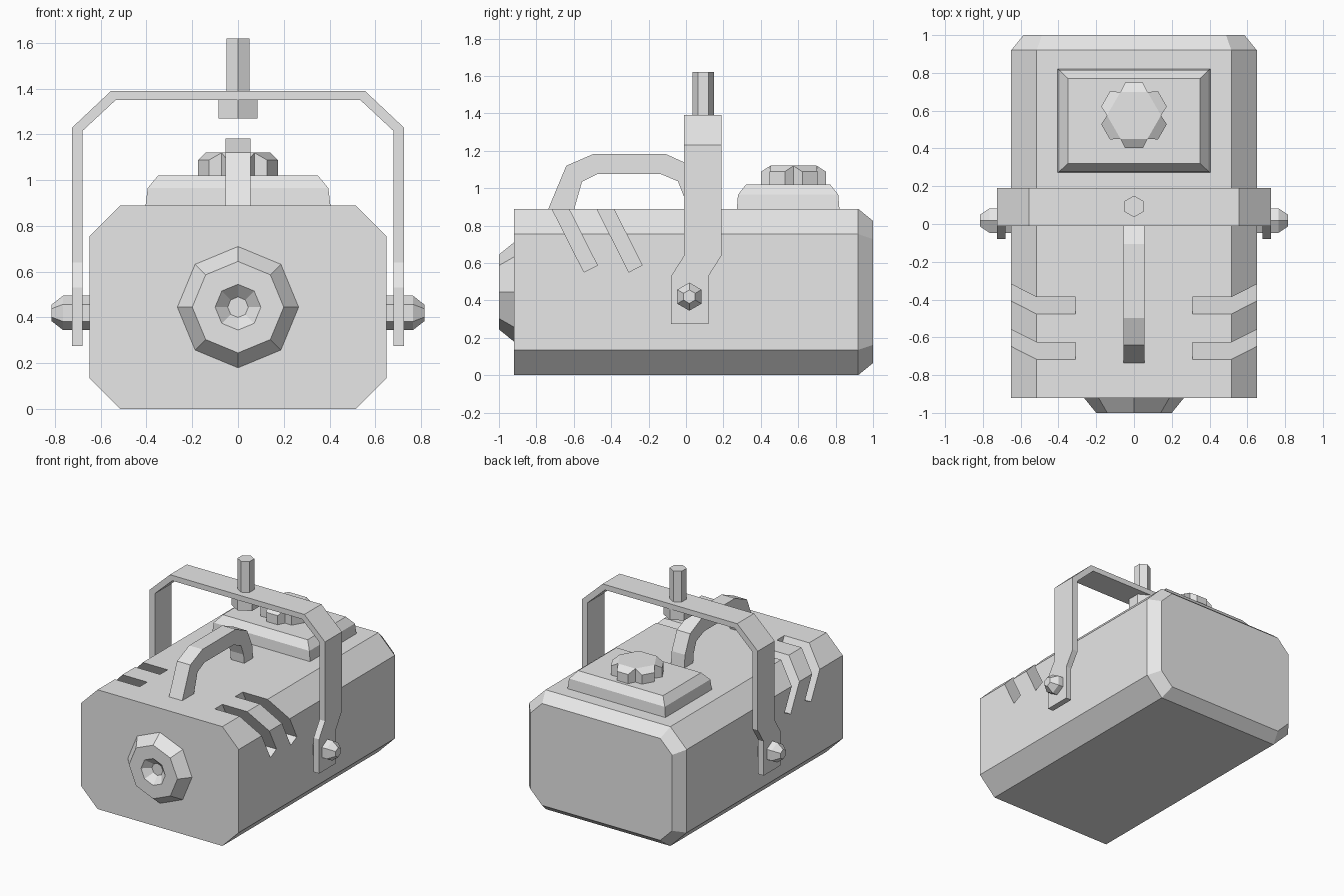
import bpy, bmesh
from math import sin, cos, radians, atan2, pi
from mathutils import Matrix, Vector

if "Cube" in bpy.data.objects:
    bpy.data.objects.remove(bpy.data.objects["Cube"], do_unlink=True)

GREY = (0.8, 0.8, 0.8, 1.0)
metal = bpy.data.materials.new("plain grey metal")
metal.use_nodes = True
metal.diffuse_color = GREY
metal.node_tree.nodes["Principled BSDF"].inputs["Base Color"].default_value = GREY


def finish(name, bm):
    bmesh.ops.recalc_face_normals(bm, faces=bm.faces)
    mesh = bpy.data.meshes.new(name)
    bm.to_mesh(mesh)
    bm.free()
    mesh.materials.append(metal)
    obj = bpy.data.objects.new(name, mesh)
    bpy.context.collection.objects.link(obj)
    return obj


def loft(name, rings, caps=True):
    """Skin a list of equal-length rings of points and close both ends."""
    bm = bmesh.new()
    loops = [[bm.verts.new(p) for p in ring] for ring in rings]
    n = len(loops[0])
    for a, b in zip(loops, loops[1:]):
        for i in range(n):
            j = (i + 1) % n
            bm.faces.new((a[i], a[j], b[j], b[i]))
    if caps:
        bm.faces.new(loops[0])
        bm.faces.new(loops[-1])
    return finish(name, bm)


def polygon(sides, radius, start=90):
    angles = [radians(start) + 2 * pi * i / sides for i in range(sides)]
    return [(radius * cos(a), radius * sin(a)) for a in angles]


# Body: chamfered box with a bevelled rear edge
def body_ring(y, inset):
    w, h, c = 0.65 - inset, 0.445 - inset, 0.135 - inset * 0.58
    corners = [(w - c, h), (w, h - c), (w, c - h), (w - c, -h),
               (c - w, -h), (-w, c - h), (-w, h - c), (c - w, h)]
    return [(x, y, 0.445 + z) for x, z in corners]


body = loft("body", [body_ring(-0.92, 0), body_ring(0.92, 0), body_ring(1, 0.065)])

# Slanted vent slots cut through the upper edges
tilt = Vector((0, 0.45, -0.89)).normalized()
across = Vector((0, 0.89, 0.45)).normalized()
slot_bm = bmesh.new()
for side in (-1, 1):
    for y_end in (-0.51, -0.27):
        floor = Vector((side * 0.61, y_end, 0.57))
        rot = Matrix((Vector((1, 0, 0)), across, -tilt)).transposed().to_4x4()
        place = Matrix.Translation(floor - tilt * 0.3) @ rot
        bmesh.ops.create_cube(slot_bm, size=1,
                              matrix=place @ Matrix.Diagonal((0.6, 0.08, 0.6, 1)))
cutter = finish("vent_slot_cutter", slot_bm)
cutter.hide_render = True
cutter.hide_viewport = True
cutter.display_type = 'WIRE'
cut = body.modifiers.new("vent slots", 'BOOLEAN')
cut.operation = 'DIFFERENCE'
cut.solver = 'EXACT'
cut.object = cutter

# Front nozzle with a funnel recess
nozzle = [(-0.92, 0.265), (-1, 0.2), (-1, 0.1), (-0.95, 0.045)]
loft("front_nozzle", [[(x, y, 0.445 + z) for x, z in polygon(8, r)] for y, r in nozzle])

# Side clamp knobs
for side, label in ((1, "left"), (-1, "right")):
    steps = [(0.64, 0.075), (0.765, 0.075), (0.815, 0.036)]
    loft(label + "_clamp_knob",
         [[(side * x, 0.018 + y, 0.42 + z) for y, z in polygon(6, r)] for x, r in steps])

# Hanging yoke: outer x, z, inner x, z and depth centre along one leg
leg = [(0.725, 0.275, 0.68, 0.275, 0.02), (0.725, 0.53, 0.68, 0.53, 0.02),
       (0.725, 0.64, 0.68, 0.64, 0.09), (0.725, 1.23, 0.68, 1.215, 0.09),
       (0.555, 1.39, 0.535, 1.35, 0.09)]


def yoke_ring(side, section):
    xo, zo, xi, zi, y = section
    return [(side * xo, y - 0.1, zo), (side * xo, y + 0.1, zo),
            (side * xi, y + 0.1, zi), (side * xi, y - 0.1, zi)]


loft("yoke", [yoke_ring(1, s) for s in leg] + [yoke_ring(-1, s) for s in reversed(leg)])


# Hexagonal spigot and its nut
def hex_post(name, radius, bottom, top):
    loft(name, [[(x, 0.093 + y, z) for x, y in polygon(6, radius)] for z in (bottom, top)])


hex_post("spigot", 0.057, 1.36, 1.62)
hex_post("spigot_nut", 0.098, 1.27, 1.355)

# Carry handle: outer and inner points along the arch
arch = [((-0.74, 0.88), (-0.6, 0.88)), ((-0.64, 1.12), (-0.556, 1.034)),
        ((-0.497, 1.182), (-0.476, 1.075)), ((-0.107, 1.182), (-0.134, 1.075)),
        ((0.03, 1.12), (-0.043, 1.037)), ((0.09, 0.985), (-0.012, 0.957)),
        ((0.1, 0.88), (-0.005, 0.88))]
loft("carry_handle", [[(-0.055, *o), (0.055, *o), (0.055, *i), (-0.055, *i)] for o, i in arch])

# Stepped lid on the top
lid = [(0.88, 0.405, 0.275), (0.965, 0.395, 0.268), (1.02, 0.35, 0.225)]
loft("top_lid", [[(sx * w, 0.546 + sy * d, z)
                  for sx, sy in ((1, 1), (-1, 1), (-1, -1), (1, -1))] for z, w, d in lid])

# Six-lobed lid knob: notches reach the flat cap, lobes slope down
knob = bmesh.new()
low, high = [], []
for i in range(6):
    for turn, r, z in ((0, 0.143, 1.12), (15, 0.18, 1.088), (45, 0.18, 1.088)):
        a = radians(60 * i + turn)
        x, y = r * cos(a), 0.575 + r * sin(a)
        low.append(knob.verts.new((x, y, 1.01)))
        high.append(knob.verts.new((x, y, z)))
for i in range(18):
    j = (i + 1) % 18
    knob.faces.new((low[i], low[j], high[j], high[i]))
for i in range(0, 18, 3):
    knob.faces.new([high[(i + k) % 18] for k in range(4)])
knob.faces.new(high[::3])
knob.faces.new(low)
finish("lid_knob", knob)
